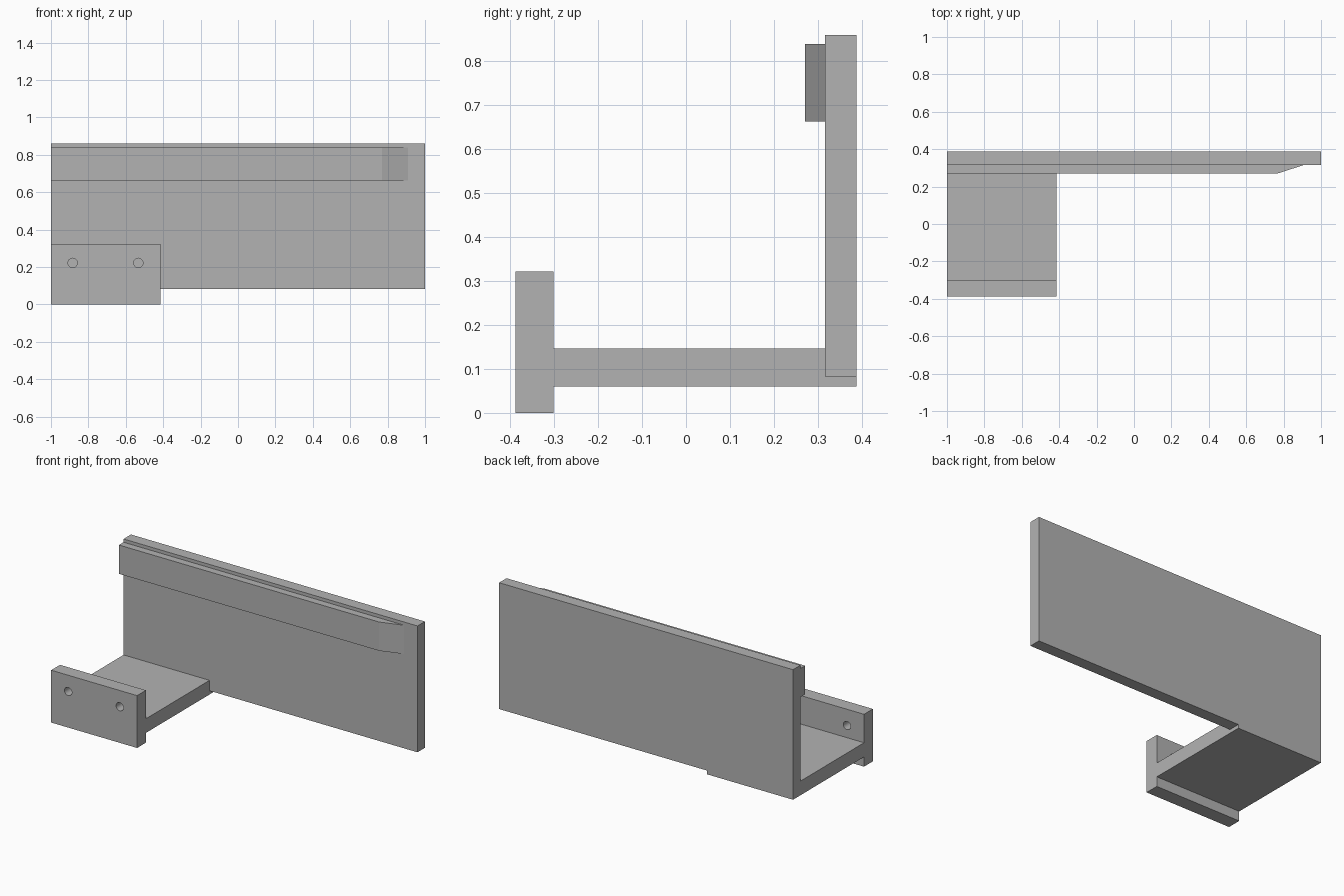
import bpy
import bmesh
from mathutils import Vector

cube = bpy.data.objects.get("Cube")
if cube:
    bpy.data.objects.remove(cube, do_unlink=True)

# Single plain grey material
grey = bpy.data.materials.new("plain grey")
grey.use_nodes = True
colour = (0.45, 0.45, 0.45, 1)
grey.diffuse_color = colour
grey.node_tree.nodes["Principled BSDF"].inputs["Base Color"].default_value = colour


def extrude(name, points, direction):
    """Extrude a closed 3D outline along a direction vector."""
    bm = bmesh.new()
    face = bm.faces.new([bm.verts.new(p) for p in points])
    result = bmesh.ops.extrude_face_region(bm, geom=[face], use_keep_orig=True)
    moved = [v for v in result["geom"] if isinstance(v, bmesh.types.BMVert)]
    bmesh.ops.translate(bm, verts=moved, vec=Vector(direction))
    bmesh.ops.recalc_face_normals(bm, faces=bm.faces)
    mesh = bpy.data.meshes.new(name)
    bm.to_mesh(mesh)
    bm.free()
    mesh.materials.append(grey)
    obj = bpy.data.objects.new(name, mesh)
    bpy.context.collection.objects.link(obj)
    return obj


def box(name, x0, x1, y0, y1, z0, z1):
    base = [(x0, y0, z0), (x1, y0, z0), (x1, y1, z0), (x0, y1, z0)]
    return extrude(name, base, (0, 0, z1 - z0))


LEFT, EDGE, RIGHT = -1, -0.415, 1
FRONT, PLATE_BACK, WALL_FRONT, BACK = -0.388, -0.302, 0.316, 0.388

# Back wall, stepped down where it meets the shelf
outline = [(LEFT, 0.06), (EDGE, 0.06), (EDGE, 0.083),
           (RIGHT, 0.083), (RIGHT, 0.86), (LEFT, 0.86)]
extrude("back_wall", [(x, WALL_FRONT, z) for x, z in outline],
        (0, BACK - WALL_FRONT, 0))

# Shelf joining the wall and the front plate
box("shelf", LEFT, EDGE, PLATE_BACK, WALL_FRONT, 0.06, 0.147)

# Guide rail with a tapered end
rail = [(LEFT, WALL_FRONT), (LEFT, 0.271), (0.77, 0.271), (0.91, WALL_FRONT)]
extrude("guide_rail", [(x, y, 0.663) for x, y in rail], (0, 0, 0.177))

# Front plate with two screw holes
plate = box("front_plate", LEFT, EDGE, FRONT, PLATE_BACK, 0, 0.322)
for x in (-0.884, -0.533):
    bpy.ops.mesh.primitive_cylinder_add(
        vertices=32, radius=0.025, depth=0.3,
        location=(x, -0.345, 0.222), rotation=(1.570796, 0, 0))
    cutter = bpy.context.object
    cutter.name = "screw_hole_cutter"
    cutter.data.materials.append(grey)
    cutter.hide_render = True
    cutter.hide_set(True)
    cut = plate.modifiers.new("screw_hole", "BOOLEAN")
    cut.operation = "DIFFERENCE"
    cut.solver = "EXACT"
    cut.object = cutter

# Bake the holes, then discard the cutters
bpy.context.view_layer.update()
evaluated = plate.evaluated_get(bpy.context.evaluated_depsgraph_get())
plate_mesh = bpy.data.meshes.new_from_object(evaluated)
cutters = [m.object for m in plate.modifiers]
plate.modifiers.clear()
plate.data = plate_mesh
for cutter in cutters:
    bpy.data.objects.remove(cutter, do_unlink=True)

# Smooth hole walls, crisp edges
bpy.ops.object.select_all(action="DESELECT")
plate.select_set(True)
bpy.context.view_layer.objects.active = plate
bpy.ops.object.shade_smooth_by_angle()
